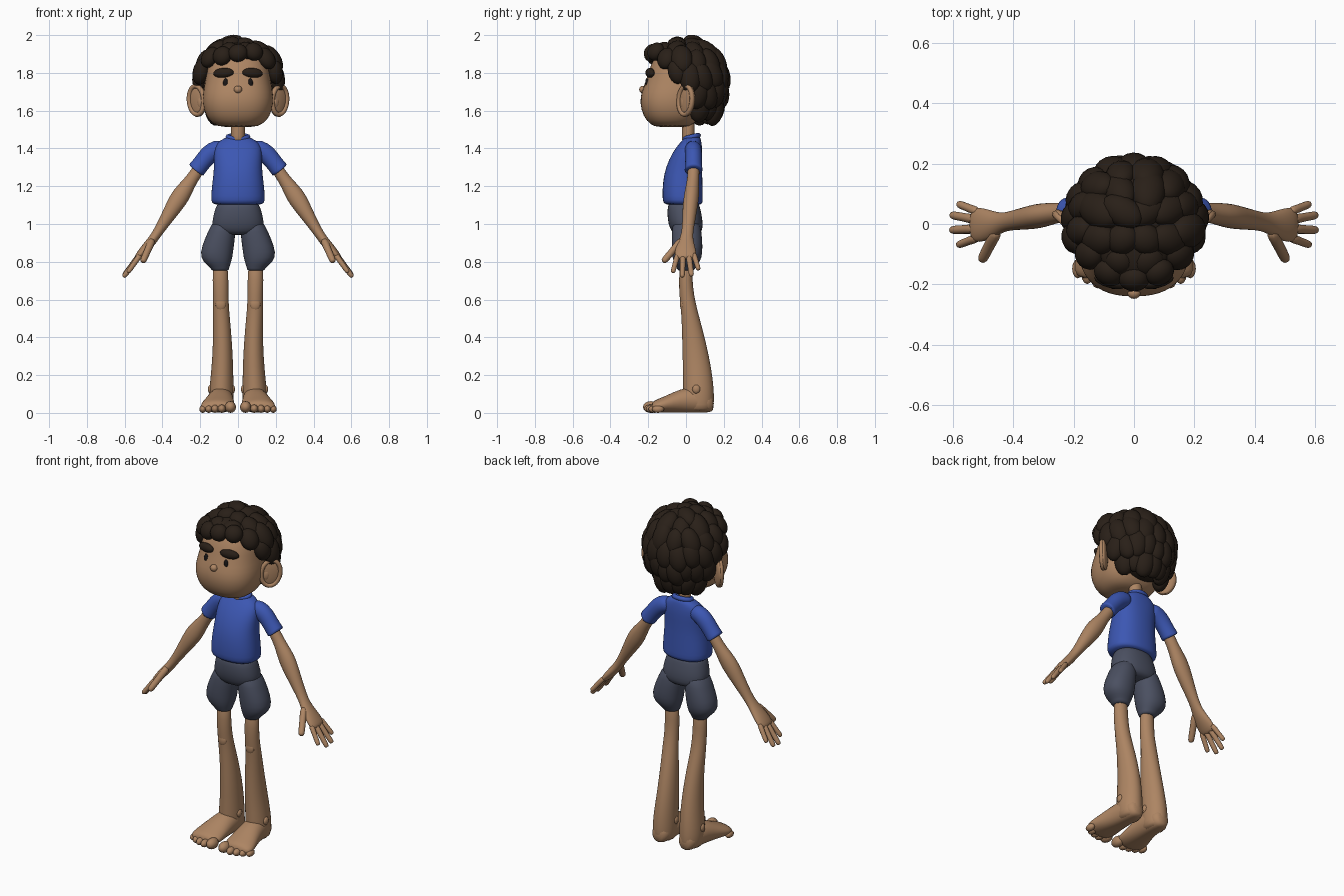
import bpy, bmesh, math, random
from mathutils import Vector, Matrix

random.seed(4)


def material(name, rgb):
    m = bpy.data.materials.new(name)
    m.diffuse_color = (*rgb, 1)
    return m


SKIN = material("skin", (0.42, 0.235, 0.125))
BLUE = material("blue_cloth", (0.045, 0.095, 0.45))
GREY = material("grey_cloth", (0.07, 0.08, 0.12))
HAIR = material("dark_hair", (0.022, 0.014, 0.009))
BLACK = material("eye_black", (0.01, 0.008, 0.008))


def finish(name, bm, mat, mirror=False, subdiv=0):
    bmesh.ops.recalc_face_normals(bm, faces=bm.faces)
    me = bpy.data.meshes.new(name)
    bm.to_mesh(me)
    bm.free()
    me.materials.append(mat)
    ob = bpy.data.objects.new(name, me)
    bpy.context.collection.objects.link(ob)
    for p in me.polygons:
        p.use_smooth = True
    if mirror:
        ob.modifiers.new("mirror", 'MIRROR').use_mirror_merge = False
    if subdiv:
        s = ob.modifiers.new("smooth", 'SUBSURF')
        s.levels = s.render_levels = subdiv
    return ob


def add_loft(bm, secs, ref=(0, 1, 0), flat=None, n=16, p=2.0, floor=None):
    """Skin rings (x, y, z, ra, rb); flat fixes the ring normal."""
    ref, pts, rings = Vector(ref), [Vector(s[:3]) for s in secs], []
    for i, s in enumerate(secs):
        t = Vector(flat) if flat else pts[min(i + 1, len(pts) - 1)] - pts[max(i - 1, 0)]
        t.normalize()
        a = ref.cross(t).normalized()
        b = t.cross(a)
        ring = []
        for k in range(n):
            c, d = math.cos(math.tau * k / n), math.sin(math.tau * k / n)
            u = math.copysign(abs(c) ** (2 / p), c) * s[3]
            v = math.copysign(abs(d) ** (2 / p), d) * s[4]
            co = pts[i] + a * u + b * v
            if floor is not None:
                co.z = max(co.z, floor)
            ring.append(bm.verts.new(co))
        rings.append(ring)
    for r, q in zip(rings, rings[1:]):
        for k in range(n):
            bm.faces.new((r[k], r[(k + 1) % n], q[(k + 1) % n], q[k]))
    bm.faces.new(rings[0][::-1])
    bm.faces.new(rings[-1])


def loft(name, secs, mat, mirror=False, subdiv=1, **kw):
    bm = bmesh.new()
    add_loft(bm, secs, **kw)
    return finish(name, bm, mat, mirror, subdiv)


def add_blob(bm, loc, size, rot=Matrix(), u=16, v=10):
    bmesh.ops.create_uvsphere(bm, u_segments=u, v_segments=v, radius=1,
                              matrix=Matrix.Translation(loc) @ rot @ Matrix.Diagonal((*size, 1)))


def blob(name, loc, size, mat, mirror=False, rot=Matrix()):
    bm = bmesh.new()
    add_blob(bm, loc, size, rot)
    return finish(name, bm, mat, mirror)


def add_ring(bm, mat4, ra, rb, r, n=24, m=8):
    """Elliptical torus in the local xy plane."""
    g = []
    for i in range(n):
        a = math.tau * i / n
        g.append([bm.verts.new(mat4 @ Vector((
            (ra + r * math.cos(math.tau * j / m)) * math.cos(a),
            (rb + r * math.cos(math.tau * j / m)) * math.sin(a),
            r * math.sin(math.tau * j / m)))) for j in range(m)])
    for i in range(n):
        for j in range(m):
            bm.faces.new((g[i][j], g[(i + 1) % n][j], g[(i + 1) % n][(j + 1) % m], g[i][(j + 1) % m]))


UP = (0, 0, 1)

# head: (z, half width, front y, back y)
prof = [(1.512, .08, -.15, .0), (1.525, .13, -.19, .04), (1.57, .172, -.228, .08),
        (1.64, .190, -.246, .10), (1.70, .186, -.238, .12), (1.76, .174, -.212, .13),
        (1.82, .168, -.197, .13), (1.89, .145, -.165, .12), (1.94, .09, -.1, .08)]
loft("head", [(0, (f + b) / 2, z, w, (b - f) / 2) for z, w, f, b in prof], SKIN,
     flat=UP, n=24, p=2.4)
loft("neck", [(0, .012, z, .037, .034) for z in (1.42, 1.47, 1.52, 1.56)], SKIN)

# face
blob("nose", (0, -.228, 1.712), (.022, .02, .02), SKIN)
blob("eye", (.066, -.207, 1.745), (.013, .009, .027), BLACK, True)
blob("eyebrow", (.077, -.190, 1.80), (.056, .022, .026), HAIR, True,
     Matrix.Rotation(math.radians(14), 4, 'Z') @ Matrix.Rotation(math.radians(4), 4, 'Y'))

# ears: thin shell with a raised rim
bm = bmesh.new()
turn = Matrix.Rotation(math.radians(42), 4, 'Z') @ Matrix.Rotation(math.radians(8), 4, 'Y')
base = Vector((.214, .005, 1.655))
add_blob(bm, base, (.062, .018, .088), turn)
add_ring(bm, Matrix.Translation(base + Vector((.006, -.008, 0))) @ turn
         @ Matrix.Rotation(math.pi / 2, 4, 'X'), .052, .076, .013)
add_blob(bm, base + Vector((-.012, -.02, -.01)), (.02, .012, .035), turn)
finish("ear", bm, SKIN, True)

# hair: core plus rows of overlapping curls (z, rx, ry, count, max azimuth from back, tilt)
bm = bmesh.new()
add_blob(bm, (0, .03, 1.79), (.195, .165, .17), u=24, v=16)
add_blob(bm, (0, .07, 1.67), (.155, .12, .12), u=24, v=16)
add_blob(bm, (0, -.07, 1.905), (.125, .115, .055), u=24, v=16)
rows = [(1.948, .055, .06, 4, 180, 72), (1.918, .125, .12, 8, 180, 48),
        (1.862, .180, .168, 13, 180, 26), (1.785, .203, .188, 11, 104, 8),
        (1.695, .190, .190, 9, 70, -3), (1.612, .145, .160, 7, 62, -14)]
for z, rx, ry, n, amax, tilt in rows:
    for i in range(n):
        if amax == 180:
            az = math.tau * (i + .5) / n
        else:
            az = math.radians(amax) * (2 * i / (n - 1) - 1)
        j = random.uniform
        front = max(0, -math.cos(az))
        lift = front * .045 if z < 1.9 else 0
        loc = Vector((rx * math.sin(az), ry * math.cos(az) - front * .012,
                      z + lift + j(-.012, .012)))
        rot = (Matrix.Rotation(-az + j(-.1, .1), 4, 'Z')
               @ Matrix.Rotation(math.radians(tilt + j(-6, 6)), 4, 'X')
               @ Matrix.Rotation(j(-.3, .3), 4, 'Y'))
        k = j(.9, 1.1)
        add_blob(bm, loc, (.054 * k, .044 * k, (.08 - .03 * front) * k), rot)
finish("curly_hair", bm, HAIR)

# shirt
loft("shirt_body", [(0, -.012, 1.098, .118, .088), (0, -.016, 1.112, .142, .106),
                    (0, -.018, 1.14, .144, .108), (0, -.018, 1.22, .137, .106),
                    (0, -.012, 1.30, .126, .097), (0, .008, 1.38, .130, .080),
                    (0, .025, 1.43, .118, .058), (0, .034, 1.455, .070, .043),
                    (0, .034, 1.462, .055, .038)],
     BLUE, flat=UP, n=24, p=2.3)
bm = bmesh.new()
for h, a, b, r in ((1.46, .052, .036, .014), ):
    add_ring(bm, Matrix.Translation((0, .03, h)) @ Matrix.Rotation(math.radians(14), 4, 'X'), a, b, r)
finish("shirt_collar", bm, BLUE)
loft("shirt_sleeve", [(.07, .036, 1.40, .04, .04), (.11, .038, 1.398, .052, .046),
                      (.155, .04, 1.37, .052, .046), (.19, .04, 1.325, .046, .045),
                      (.218, .04, 1.29, .049, .048), (.226, .04, 1.28, .050, .049),
                      (.222, .04, 1.285, .036, .036)], BLUE, True)

# shorts
loft("shorts_hips", [(0, -.012, 1.12, .105, .08), (0, -.012, 1.09, .118, .085),
                     (0, -.008, 1.05, .130, .092), (0, -.002, 1.0, .140, .092),
                     (0, .004, .96, .130, .082), (0, .004, .94, .075, .06)],
     GREY, flat=UP, n=24, p=2.3)
loft("shorts_leg", [(.072, 0, 1.03, .055, .07), (.085, .004, .96, .075, .08),
                    (.108, .006, .88, .087, .084), (.115, .006, .82, .087, .08),
                    (.104, .002, .785, .064, .062), (.095, 0, .765, .048, .047),
                    (.095, 0, .75, .047, .045)], GREY, True, flat=UP, p=2.2)

# legs
loft("leg", [(.093, 0, .80, .04, .035), (.093, -.002, .70, .043, .036),
             (.091, .004, .62, .041, .040), (.091, .016, .55, .044, .043),
             (.084, .034, .44, .048, .056), (.081, .052, .30, .055, .072),
             (.085, .064, .18, .062, .080), (.089, .066, .10, .067, .084),
             (.088, .07, .04, .064, .08), (.088, .07, .004, .056, .07)],
     SKIN, True, flat=UP)
blob("kneecap", (.091, -.018, .575), (.028, .014, .035), SKIN, True)

# feet: body, toes and ankle bones
bm = bmesh.new()
add_loft(bm, [(.088, .148, .05, .03, .04), (.088, .125, .055, .055, .06),
              (.088, .05, .07, .066, .075), (.095, -.03, .062, .074, .066),
              (.104, -.10, .046, .088, .048), (.110, -.155, .036, .094, .036),
              (.106, -.185, .030, .075, .026)],
         ref=UP, flat=(0, -1, 0), floor=.002)
finish("foot", bm, SKIN, True, 1)
bm = bmesh.new()
for x, y, r in ((.040, -.185, .031), (.086, -.188, .022), (.122, -.180, .021),
                (.155, -.167, .020), (.186, -.148, .020)):
    add_blob(bm, (x, y, r), (r * .95, r + .012, r), u=12, v=8)
finish("toes", bm, SKIN, True)
bm = bmesh.new()
for x in (.03, .146):
    add_blob(bm, (x, .055, .125), (.014, .022, .024), u=12, v=8)
finish("ankle_bones", bm, SKIN, True)

# arms with palms
loft("arm", [(.17, .04, 1.35, .033, .033), (.225, .04, 1.265, .032, .031),
             (.26, .036, 1.215, .036, .034), (.30, .03, 1.155, .051, .041),
             (.338, .022, 1.095, .046, .041), (.39, .014, 1.01, .032, .034),
             (.432, .006, .945, .025, .030), (.46, 0, .905, .026, .042),
             (.50, -.003, .86, .024, .058), (.527, -.003, .828, .02, .058),
             (.538, -.003, .814, .013, .048)], SKIN, True)

# fingers and thumb
bm = bmesh.new()
digits = [((.515, .040, .845), (.583, .067, .757), .014), ((.52, .014, .838), (.606, .030, .724), .015),
          ((.52, -.016, .836), (.607, -.020, .718), .015), ((.515, -.044, .84), (.584, -.070, .742), .014),
          ((.452, -.018, .92), (.505, -.122, .798), .019)]
for s, e, r in digits:
    s, e = Vector(s), Vector(e)
    add_loft(bm, [(*s.lerp(e, f), r * k, r * k) for f, k in
                  ((0, 1.1), (.3, 1.1), (.5, 1), (.75, 1), (.93, .95), (1, .6))], n=10)
finish("fingers", bm, SKIN, True, 1)
